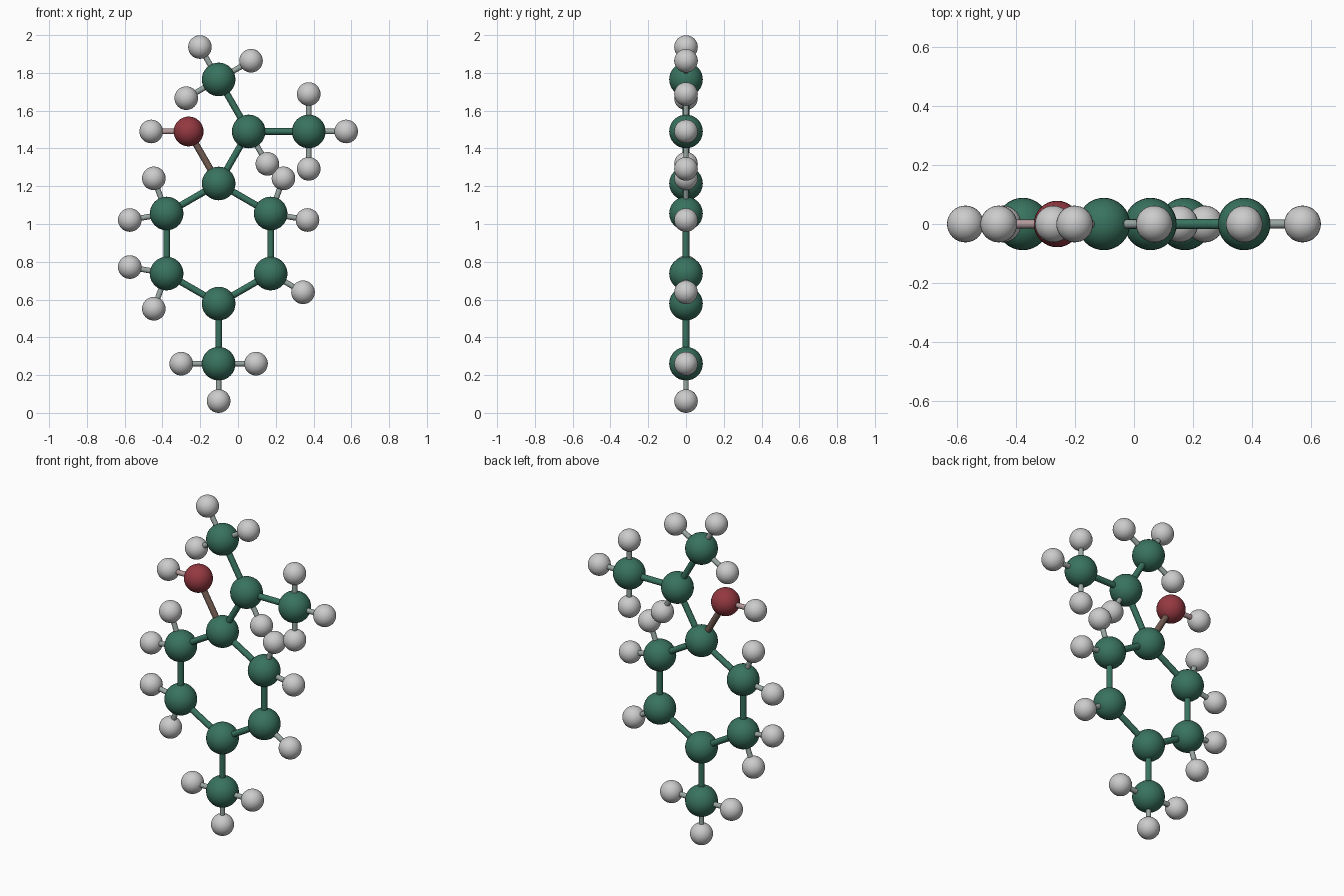
import bpy
from math import radians, cos, sin
from mathutils import Vector

if "Cube" in bpy.data.objects:
    bpy.data.objects.remove(bpy.data.objects["Cube"])

B, BH = 0.318, 0.198                      # bond lengths: heavy atoms, hydrogen
RADIUS = {"carbon": 0.089, "oxygen": 0.079, "hydrogen": 0.0625}
COLOR = {"carbon": (0.04, 0.17, 0.115), "oxygen": (0.30, 0.04, 0.053),
         "hydrogen": (0.6, 0.6, 0.6)}


def material(name, rgb):
    mat = bpy.data.materials.get(name)
    if not mat:
        mat = bpy.data.materials.new(name)
        mat.diffuse_color = (*rgb, 1)
        mat.use_nodes = True
        mat.node_tree.nodes["Principled BSDF"].inputs["Base Color"].default_value = mat.diffuse_color
    return mat


def finish(name, mat):
    ob = bpy.context.object
    ob.name = name
    if mat:
        ob.data.materials.append(mat)
    bpy.ops.object.shade_smooth_by_angle(angle=radians(40))
    return ob


def step(p, angle, length=B):
    a = radians(angle)
    return p + Vector((cos(a), 0, sin(a))) * length


def atom(kind, p, name):
    bpy.ops.mesh.primitive_uv_sphere_add(segments=32, ring_count=16,
                                         radius=RADIUS[kind], location=p)
    finish(name, None if kind == "hydrogen" else material(kind, COLOR[kind]))


def bond(a, b, kind_a, kind_b):
    # each bond takes the average colour of its two atoms
    rgb = [(x + y) / 2 for x, y in zip(COLOR[kind_a], COLOR[kind_b])]
    r = 0.0145 if kind_b == "hydrogen" else 0.0175
    d = b - a
    bpy.ops.mesh.primitive_cylinder_add(vertices=24, radius=r, depth=d.length,
                                        location=(a + b) / 2)
    ob = finish(f"bond_{kind_a}_{kind_b}", material(f"{kind_a}_{kind_b}", rgb))
    ob.rotation_euler = d.to_track_quat('Z', 'Y').to_euler()


# Heavy atom positions: six-sided ring plus side branches
centre = Vector((-0.1025, 0, 0.2605 + 2 * B))
pos = {f"ring_{i}": step(centre, 90 - 60 * i) for i in range(6)}
pos["lower_methyl"] = step(pos["ring_3"], 270)
pos["branch"] = step(pos["ring_0"], 60)
pos["upper_methyl"] = step(pos["branch"], 120)
pos["right_methyl"] = step(pos["branch"], 0)
pos["hydroxyl"] = step(pos["ring_0"], 120)

# Directions of the hydrogens on each heavy atom, in degrees
hydrogens = {
    "ring_1": (70, -10), "ring_2": (-30,), "ring_4": (170, 250),
    "ring_5": (190, 110), "lower_methyl": (180, 270, 0), "branch": (-60,),
    "upper_methyl": (30, 120, 210), "right_methyl": (90, 0, -90),
    "hydroxyl": (180,),
}


def kind_of(n):
    return "oxygen" if n == "hydroxyl" else "carbon"


# Atoms with their hydrogens
for n, p in pos.items():
    atom(kind_of(n), p, f"{n}_{kind_of(n)}")
    for angle in hydrogens.get(n, ()):
        h = step(p, angle, BH)
        atom("hydrogen", h, f"{n}_hydrogen")
        bond(p, h, kind_of(n), "hydrogen")

# Bonds between heavy atoms
links = [(f"ring_{i}", f"ring_{(i + 1) % 6}") for i in range(6)]
links += [("ring_3", "lower_methyl"), ("ring_0", "branch"),
          ("branch", "upper_methyl"), ("branch", "right_methyl"),
          ("ring_0", "hydroxyl")]
for a, b in links:
    bond(pos[a], pos[b], kind_of(a), kind_of(b))
